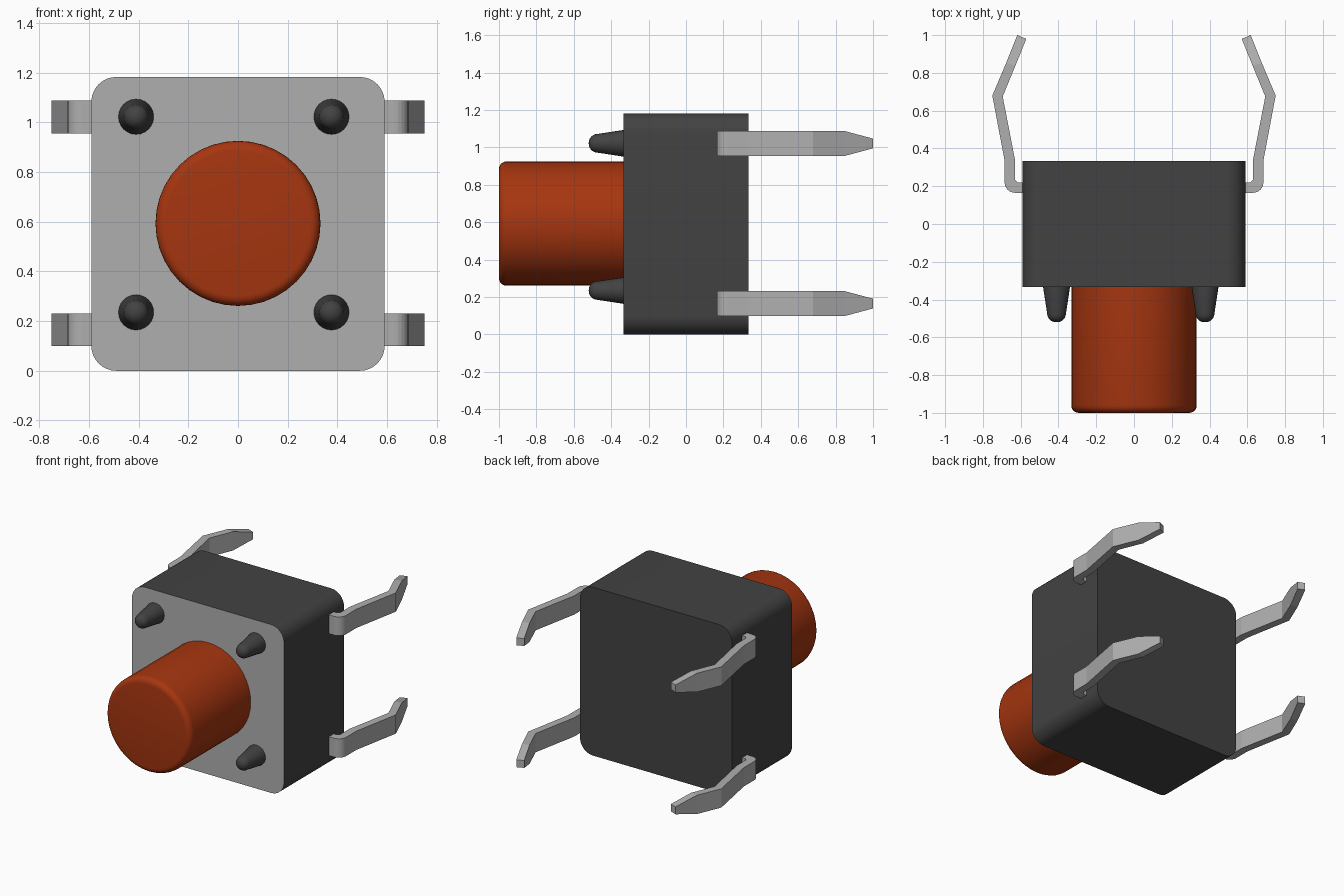
import bpy, bmesh, math
from mathutils import Matrix

if "Cube" in bpy.data.objects:
    bpy.data.objects.remove(bpy.data.objects["Cube"], do_unlink=True)


def material(name, rgb):
    m = bpy.data.materials.new(name)
    m.use_nodes = True
    m.diffuse_color = (*rgb, 1)
    m.node_tree.nodes["Principled BSDF"].inputs["Base Color"].default_value = (*rgb, 1)
    return m


DARK = material("dark plastic", (0.055, 0.055, 0.055))
METAL = material("grey metal", (0.43, 0.43, 0.43))
ORANGE = material("orange plastic", (0.38, 0.036, 0.005))


def finish(bm, name, mats, smooth=True):
    bmesh.ops.recalc_face_normals(bm, faces=bm.faces[:])
    mesh = bpy.data.meshes.new(name)
    bm.to_mesh(mesh)
    bm.free()
    for m in mats:
        mesh.materials.append(m)
    ob = bpy.data.objects.new(name, mesh)
    bpy.context.collection.objects.link(ob)
    if smooth:
        bpy.ops.object.select_all(action='DESELECT')
        ob.select_set(True)
        bpy.context.view_layer.objects.active = ob
        bpy.ops.object.shade_smooth_by_angle(angle=math.radians(40))
    return ob


def lathe(name, profile, x, z, mat, sides):
    """Turn (radius, y) points about an axis parallel to y, capping both ends."""
    bm = bmesh.new()
    rings = []
    for r, y in profile:
        angles = [2 * math.pi * i / sides for i in range(sides)]
        rings.append([bm.verts.new((x + r * math.cos(a), y, z + r * math.sin(a)))
                      for a in angles])
    for a, b in zip(rings, rings[1:]):
        for i in range(sides):
            j = (i + 1) % sides
            bm.faces.new((a[i], a[j], b[j], b[i]))
    bm.faces.new(rings[0])
    bm.faces.new(rings[-1])
    return finish(bm, name, [mat])


def rounded_end(radius, y, bevel, steps):
    """Profile points of a rounded rim that ends at y, towards the front."""
    turns = [math.pi / 2 * i / steps for i in range(steps + 1)]
    return [(radius - bevel + bevel * math.cos(t), y + bevel - bevel * math.sin(t))
            for t in turns]


# Housing: rounded block with a metal front face
HALF, DEPTH, MID = 0.59, 0.333, 0.591
bm = bmesh.new()
bmesh.ops.create_cube(bm, size=1, matrix=Matrix.Translation((0, 0, MID))
                      @ Matrix.Diagonal((2 * HALF, 2 * DEPTH, 2 * MID, 1)))
corners = [e for e in bm.edges if abs(e.verts[0].co.y - e.verts[1].co.y) > 0.1]
bmesh.ops.bevel(bm, geom=corners, offset=0.1, segments=8, profile=0.5, affect='EDGES')
bm.normal_update()
for f in bm.faces:
    f.material_index = 1 if f.normal.y < -0.9 else 0
finish(bm, "housing", [DARK, METAL])

# Push button
lathe("button", [(0.332, -0.32)] + rounded_end(0.332, -1.0, 0.04, 5),
      0, MID + 0.002, ORANGE, 40)

# Four tapered pegs on the front
for side, x in (("right", -0.41), ("left", 0.376)):
    for level, z in (("lower", 0.235), ("upper", 1.022)):
        lathe(f"{level}_{side}_peg",
              [(0.071, -0.32), (0.071, -0.335)] + rounded_end(0.05, -0.52, 0.047, 6),
              x, z, DARK, 24)

# Bent legs: outer point, inner point and half width at each station
bend = [(0.63 + 0.055 * math.sin(t), 0.22 - 0.055 * math.cos(t))
        for t in (math.pi / 12 * i for i in range(7))]
stations = [((0.57, 0.165), (0.57, 0.22), 0.066)]
stations += [(p, (0.615 + 0.015 * i / 6, 0.22 + 0.015 * i / 6), 0.066)
             for i, p in enumerate(bend)]
stations += [((0.685, 0.335), (0.63, 0.34), 0.066),
             ((0.75, 0.68), (0.695, 0.675), 0.066),
             ((0.678, 0.85), (0.627, 0.84), 0.066),
             ((0.618, 1.0), (0.57, 0.98), 0.026)]


def leg(name, side, z):
    bm = bmesh.new()
    rings = []
    for (ox, oy), (ix, iy), h in stations:
        rings.append([bm.verts.new((side * px, py, z + dz)) for px, py, dz in
                      ((ox, oy, -h), (ox, oy, h), (ix, iy, h), (ix, iy, -h))])
    for a, b in zip(rings, rings[1:]):
        for i in range(4):
            j = (i + 1) % 4
            bm.faces.new((a[i], a[j], b[j], b[i]))
    bm.faces.new(rings[0])
    bm.faces.new(rings[-1])
    finish(bm, name, [METAL], smooth=False)


for side_name, side in (("left", 1), ("right", -1)):
    for level, z in (("lower", 0.165), ("upper", 1.021)):
        leg(f"{level}_{side_name}_leg", side, z)
